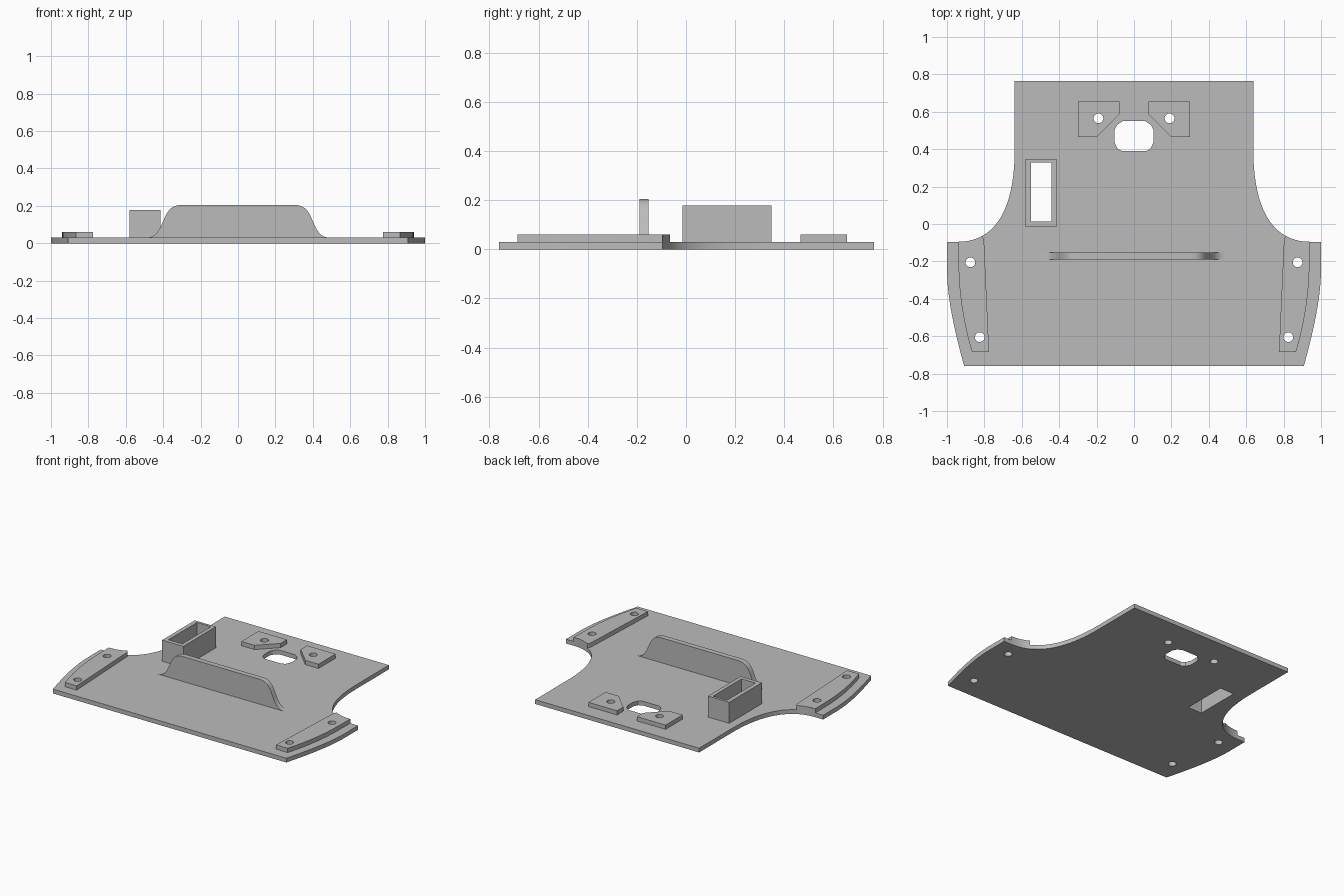
import bpy, bmesh, math
from mathutils import Vector
from mathutils.geometry import interpolate_bezier

cube = bpy.data.objects.get("Cube")
if cube:
    bpy.data.objects.remove(cube)

grey = bpy.data.materials.new("plain grey")
grey.use_nodes = True
colour = (0.5, 0.5, 0.5, 1)
grey.diffuse_color = colour
grey.node_tree.nodes["Principled BSDF"].inputs["Base Color"].default_value = colour

T = 0.03  # plate thickness


def bezier(a, h1, h2, b, n=16):
    pts = interpolate_bezier(*(Vector((*p, 0)) for p in (a, h1, h2, b)), n)
    return [(p.x, p.y) for p in pts]


def circle(centre, r=0.026, n=24):
    return [(centre[0] + r * math.cos(2 * math.pi * i / n),
             centre[1] + r * math.sin(2 * math.pi * i / n)) for i in range(n)]


def rect(x0, y0, x1, y1):
    return [(x0, y0), (x1, y0), (x1, y1), (x0, y1)]


def flip(pts):
    return [(-x, y) for x, y in reversed(pts)]


def slab(name, loops, low, high, upright=False):
    """Extrude an outline (first loop) with holes (other loops).
    Upright slabs have their outline in x and z and run along y."""
    bm = bmesh.new()
    edges = []
    for loop in loops:
        verts = [bm.verts.new((x, y, low)) for x, y in loop]
        edges += [bm.edges.new((v, verts[i - 1])) for i, v in enumerate(verts)]
    bmesh.ops.triangle_fill(bm, edges=edges, use_beauty=True, normal=(0, 0, 1))
    top = bmesh.ops.extrude_face_region(bm, geom=bm.faces[:])["geom"]
    bmesh.ops.translate(bm, vec=(0, 0, high - low),
                        verts=[g for g in top if isinstance(g, bmesh.types.BMVert)])
    if upright:
        for v in bm.verts:
            v.co = (v.co.x, v.co.z, v.co.y)
    bmesh.ops.recalc_face_normals(bm, faces=bm.faces[:])
    mesh = bpy.data.meshes.new(name)
    bm.to_mesh(mesh)
    bm.free()
    mesh.materials.append(grey)
    obj = bpy.data.objects.new(name, mesh)
    bpy.context.collection.objects.link(obj)
    bpy.ops.object.select_all(action='DESELECT')
    obj.select_set(True)
    bpy.context.view_layer.objects.active = obj
    bpy.ops.object.shade_smooth_by_angle(angle=math.radians(30))
    return obj


# Shared outline curves and holes, on the +x side
flank = bezier((0.908, -0.76), (0.955, -0.59), (1, -0.4), (1, -0.24))
waist = bezier((0.94, -0.095), (0.76, -0.095), (0.638, 0.05), (0.638, 0.4), 28)
side_holes = [circle((0.875, -0.205)), circle((0.825, -0.605))]
rear_hole = circle((0.19, 0.565))

# Base plate with waisted sides
half = flank + [(1, -0.095)] + waist + [(0.638, 0.765)]
half_slot = [(0.065, 0.39), (0.09, 0.405), (0.105, 0.44),
             (0.105, 0.5), (0.09, 0.53), (0.06, 0.55)]
shaft = rect(-0.55, 0.013, -0.442, 0.33)
holes = side_holes + [rear_hole]
slab("base_plate",
     [half + flip(half), half_slot + flip(half_slot), shaft]
     + holes + [flip(h) for h in holes], 0, T)

# Raised mounting pads on both sides and at the rear
side_pad = ([(0.775, -0.685), (0.866, -0.685)]
            + bezier((0.866, -0.685), (0.915, -0.52), (0.938, -0.36), (0.938, -0.2))[1:]
            + [p for p in waist if p[0] > 0.81] + [(0.802, -0.082)])
rear_pad = [(0.078, 0.655), (0.078, 0.585), (0.197, 0.466), (0.3, 0.466), (0.3, 0.655)]
for side, turn in (("left", lambda p: p), ("right", flip)):
    slab(side + "_side_pad", [turn(p) for p in [side_pad] + side_holes], T, 0.06)
    slab(side + "_rear_pad", [turn(p) for p in (rear_pad, rear_hole)], T, 0.06)

# Open rectangular socket
slab("socket", [rect(-0.58, -0.015, -0.415, 0.348), shaft], T, 0.178)

# Upright rib with flowing ends
rib = (bezier((0.49, T), (0.44, T), (0.42, 0.07), (0.4, 0.118), 12)
       + bezier((0.4, 0.118), (0.378, 0.17), (0.36, 0.205), (0.3, 0.205), 12)[1:])
slab("rib", [rib + flip(rib)], -0.19, -0.153, upright=True)
